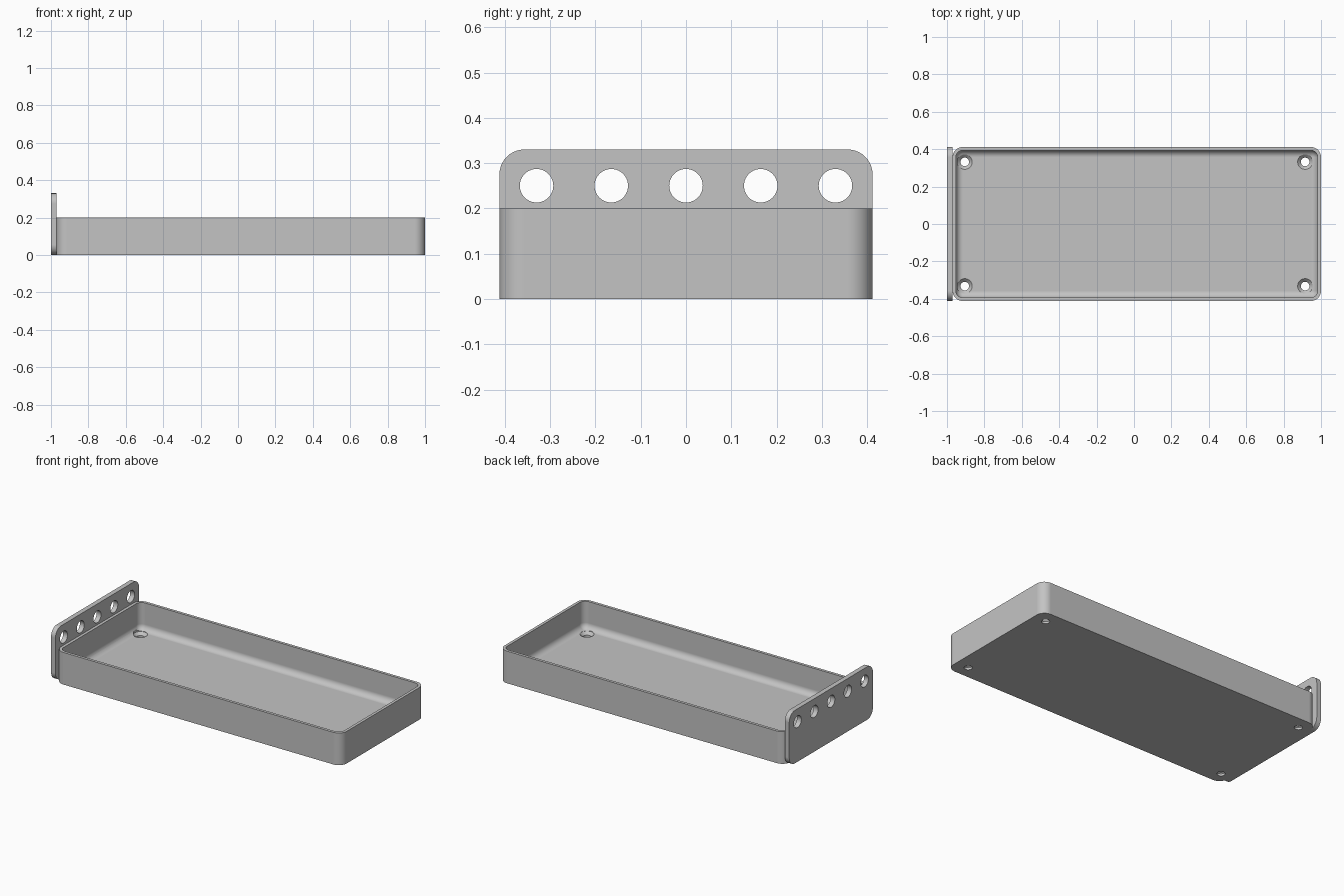
import bpy, bmesh
from math import sin, cos, pi, radians
from mathutils import Matrix, Vector

cube = bpy.data.objects.get("Cube")
if cube:
    bpy.data.objects.remove(cube, do_unlink=True)

grey = bpy.data.materials.new("plain_grey")
grey.use_nodes = True
GREY = (0.55, 0.55, 0.55, 1)
grey.diffuse_color = GREY
grey.node_tree.nodes["Principled BSDF"].inputs["Base Color"].default_value = GREY

STEPS = 10
HALF_Y, HEIGHT, CORNER = 0.412, 0.2, 0.055
LEFT, RIGHT = -0.97, 1.0
WALL, FLOOR = 0.018, 0.03


def rounded_rect(x0, x1, y0, y1, r):
    """Counter-clockwise outline with rounded corners."""
    pts = []
    centres = [(x1 - r, y1 - r), (x0 + r, y1 - r), (x0 + r, y0 + r), (x1 - r, y0 + r)]
    for k, (cx, cy) in enumerate(centres):
        for i in range(STEPS + 1):
            a = (k + i / STEPS) * pi / 2
            pts.append((cx + r * cos(a), cy + r * sin(a)))
    return pts


def skin(bm, rings):
    """Bridge matching rings of points and cap both ends."""
    loops = [[bm.verts.new(p) for p in ring] for ring in rings]
    n = len(loops[0])
    for a, b in zip(loops, loops[1:]):
        for i in range(n):
            j = (i + 1) % n
            bm.faces.new((a[i], a[j], b[j], b[i]))
    bm.faces.new(loops[0][::-1])
    bm.faces.new(loops[-1])


def make_object(name, bm):
    bmesh.ops.recalc_face_normals(bm, faces=bm.faces)
    mesh = bpy.data.meshes.new(name)
    bm.to_mesh(mesh)
    bm.free()
    mesh.materials.append(grey)
    obj = bpy.data.objects.new(name, mesh)
    bpy.context.collection.objects.link(obj)
    return obj


def lathe(bm, profile, matrix):
    """Solid of revolution about z, then placed by the matrix."""
    n = 40
    skin(bm, [[matrix @ Vector((r * cos(2 * pi * i / n), r * sin(2 * pi * i / n), z))
               for i in range(n)] for r, z in profile])


def cut_and_smooth(obj, cutter):
    bpy.ops.object.select_all(action="DESELECT")
    bpy.context.view_layer.objects.active = obj
    obj.select_set(True)
    cutter.hide_render = True
    mod = obj.modifiers.new("holes", "BOOLEAN")
    mod.operation, mod.solver, mod.object = "DIFFERENCE", "EXACT", cutter
    bpy.ops.object.modifier_apply(modifier=mod.name)
    bpy.data.objects.remove(cutter, do_unlink=True)
    bpy.ops.object.shade_smooth_by_angle(angle=radians(30))
    weighted = obj.modifiers.new("weighted_normals", "WEIGHTED_NORMAL")
    weighted.keep_sharp = True


# Tray: outer wall, rim, inner wall and filleted floor
def tray_ring(inset, z):
    outline = rounded_rect(LEFT + inset, RIGHT - inset, -HALF_Y + inset,
                           HALF_Y - inset, max(CORNER - inset, 0.001))
    return [(x, y, z) for x, y in outline]


fillet = CORNER - WALL
rings = [tray_ring(0, 0), tray_ring(0, HEIGHT), tray_ring(WALL, HEIGHT)]
for i in range(STEPS + 1):
    a = i / STEPS * pi / 2
    rings.append(tray_ring(WALL + fillet * (1 - cos(a)), FLOOR + fillet * (1 - sin(a))))
bm = bmesh.new()
skin(bm, rings)
tray = make_object("tray", bm)

# Countersunk screw holes in the floor corners
bm = bmesh.new()
screw_profile = [(0.023, -0.02), (0.023, 0.013), (0.04, FLOOR), (0.04, 0.12)]
for x in (-0.905, 0.915):
    for y in (-0.332, 0.332):
        lathe(bm, screw_profile, Matrix.Translation((x, y, 0)))
cut_and_smooth(tray, make_object("screw_hole_cutter", bm))

# Upright end plate with rounded corners
bm = bmesh.new()
outline = rounded_rect(-HALF_Y, HALF_Y, 0, 0.33, CORNER)
skin(bm, [[(x, y, z) for y, z in outline] for x in (-1.0, LEFT)])
end_plate = make_object("end_plate", bm)

# Row of round holes along the plate
bm = bmesh.new()
for i in range(-2, 3):
    place = Matrix.Translation((-0.985, i * 0.165, 0.25)) @ Matrix.Rotation(pi / 2, 4, "Y")
    lathe(bm, [(0.037, -0.05), (0.037, 0.05)], place)
cut_and_smooth(end_plate, make_object("plate_hole_cutter", bm))
